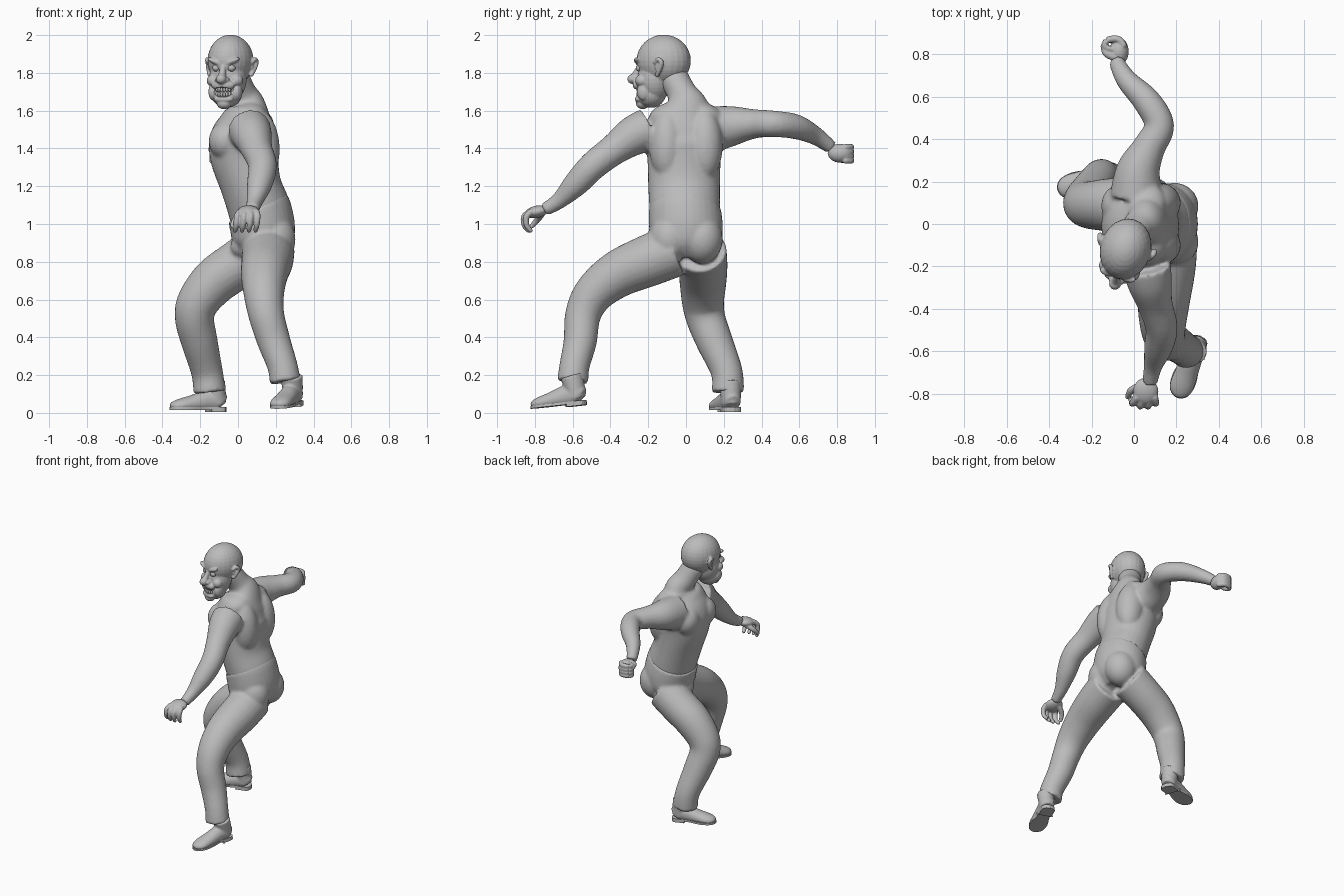
import bpy, bmesh, math
from mathutils import Vector, Matrix, Euler

cube = bpy.data.objects.get("Cube")
if cube:
    bpy.data.objects.remove(cube)

grey = bpy.data.materials.new("plain_grey")
grey.use_nodes = True
COL = (0.5, 0.5, 0.5, 1)
grey.diffuse_color = COL
grey.node_tree.nodes["Principled BSDF"].inputs["Base Color"].default_value = COL


def spline(pts, n=5):
    """Catmull-Rom resampling of points with any number of channels."""
    out = []
    for i in range(len(pts) - 1):
        a, b, c, d = (pts[max(0, min(len(pts) - 1, i + k))] for k in (-1, 0, 1, 2))
        for s in range(n):
            t = s / n
            out.append([0.5 * (2 * q + (r - p) * t + (2 * p - 5 * q + 4 * r - w) * t * t
                        + (3 * q - p - 3 * r + w) * t ** 3) for p, q, r, w in zip(a, b, c, d)])
    return out + [list(pts[-1])]


def loft(bm, pts, sides=24, rounded=False):
    """Closed tube through (x, y, z, radius[, second radius])."""
    pts = spline([tuple(p) if len(p) == 5 else (*p, p[3]) for p in pts])
    pos = [Vector(p[:3]) for p in pts]
    if rounded:
        for end, nxt in ((0, 1), (-1, -2)):
            tip = (pos[end] - pos[nxt]).normalized() * pts[end][3]
            for f in (0.5, 0.85):
                k = math.sqrt(1 - f * f)
                extra = pos[end] + tip * f
                ring = [*extra, pts[end][3] * k, pts[end][4] * k]
                pts.insert(0, ring) if end == 0 else pts.append(ring)
            if end == 0:
                pts[0], pts[1] = pts[0], pts[1]
        pos = [Vector(p[:3]) for p in pts]
    rings = []
    for i, p in enumerate(pts):
        t = (pos[min(i + 1, len(pos) - 1)] - pos[max(i - 1, 0)]).normalized()
        axis = Vector((1, 0, 0)) if abs(t.x) < 0.85 else Vector((0, 1, 0))
        u = (axis - t * axis.dot(t)).normalized()
        v = t.cross(u)
        rings.append([bm.verts.new(pos[i] + u * p[3] * math.cos(a) + v * p[4] * math.sin(a))
                      for a in (2 * math.pi * k / sides for k in range(sides))])
    for a, b in zip(rings, rings[1:]):
        for k in range(sides):
            j = (k + 1) % sides
            bm.faces.new((a[k], a[j], b[j], b[k]))
    bm.faces.new(rings[0][::-1])
    bm.faces.new(rings[-1])


def ball(bm, at, r, rot=(0, 0, 0)):
    m = Matrix.LocRotScale(Vector(at), Euler(rot), Vector(r))
    bmesh.ops.create_uvsphere(bm, u_segments=24, v_segments=16, radius=1, matrix=m)


def finish(bm, name, matrix=None, voxel=0, smooth=0):
    bmesh.ops.recalc_face_normals(bm, faces=bm.faces)
    me = bpy.data.meshes.new(name)
    bm.to_mesh(me)
    bm.free()
    me.materials.append(grey)
    me.shade_smooth()
    ob = bpy.data.objects.new(name, me)
    bpy.context.collection.objects.link(ob)
    if matrix:
        ob.matrix_world = matrix
    if voxel:
        rm = ob.modifiers.new("fuse", "REMESH")
        rm.mode, rm.voxel_size, rm.use_smooth_shade = "VOXEL", voxel, True
        sm = ob.modifiers.new("soften", "SMOOTH")
        sm.factor, sm.iterations = 0.5, smooth
    return ob


# Torso, neck and arms fused into one skin
bm = bmesh.new()
loft(bm, [(.13, 0, .9, .14, .17), (.12, -.005, 1.05, .165, .185), (.07, -.01, 1.2, .16, .19),
          (.035, -.01, 1.35, .18, .195), (.03, -.01, 1.45, .18, .21), (.045, -.01, 1.55, .14, .19),
          (.05, 0, 1.63, .095, .12), (.02, -.02, 1.69, .08, .08), (-.02, -.07, 1.78, .078, .08)], 32)
for s in (-1, 1):
    ball(bm, (-.07, -.01 + s * .095, 1.44), (.085, .1, .1))              # pectoral
    ball(bm, (.12, s * .1, 1.42), (.1, .095, .19), (0, -.1, 0))          # back muscle
    ball(bm, (.06, s * .1, 1.58), (.09, .1, .06), (-s * .35, 0, 0))      # trapezius
front_arm = [(.06, -.2, 1.5, .115), (.075, -.28, 1.465, .105), (.10, -.38, 1.395, .083),
             (.13, -.49, 1.31, .076), (.115, -.58, 1.215, .068), (.09, -.67, 1.125, .045),
             (.075, -.75, 1.075, .035)]
rear_arm = [(.01, .13, 1.5, .125), (.02, .25, 1.52, .105), (.07, .36, 1.53, .078),
            (.12, .465, 1.53, .07), (.06, .58, 1.515, .066), (-.035, .68, 1.47, .05),
            (-.085, .77, 1.405, .036)]
for arm in (front_arm, rear_arm):
    loft(bm, arm)
finish(bm, "torso_and_arms", voxel=.011, smooth=5)

# Front hand: relaxed, fingers hanging
bm = bmesh.new()
ball(bm, (.055, -.79, 1.065), (.06, .065, .032), (.2, 0, 0))
for i in range(4):
    x, d = -.005 + i * .036, .012 * abs(i - 1.5)
    loft(bm, [(x * .8 + .015, -.82, 1.065, .018), (x, -.862 + d, 1.04, .017),
              (x - .004, -.862 + d, .995, .015), (x - .01, -.84 + d, .965, .012)], 10, True)
loft(bm, [(.03, -.765, 1.055, .02), (-.012, -.785, 1.025, .018), (-.03, -.815, .99, .013)], 10, True)
finish(bm, "front_hand", voxel=.005, smooth=3)

# Rear hand: closed fist
bm = bmesh.new()
ball(bm, (-.07, .815, 1.375), (.045, .065, .05))
for i in range(4):
    z = 1.335 + i * .024
    loft(bm, [(-.05, .845, z, .017), (-.075, .872, z, .017), (-.125, .868, z, .016),
              (-.138, .838, z, .014), (-.105, .825, z, .013)], 10, True)
loft(bm, [(-.085, .785, 1.40, .02), (-.13, .805, 1.40, .018), (-.145, .84, 1.395, .014)], 10, True)
finish(bm, "rear_hand", voxel=.005, smooth=3)

# Trousers: pelvis, seat and both legs
bm = bmesh.new()
loft(bm, [(.125, 0, .83, .11, .13), (.13, 0, .9, .16, .185), (.13, 0, .98, .172, .195),
          (.115, -.005, 1.06, .172, .192), (.105, -.005, 1.085, .17, .19)], 32)
for s in (-1, 1):
    ball(bm, (.19, s * .085, .92), (.115, .11, .13))
ball(bm, (.01, -.01, .88), (.05, .07, .06))
front_leg = [(.16, -.06, .86, .14), (.155, -.2, .805, .137), (.14, -.36, .735, .125),
             (.137, -.485, .635, .108), (.15, -.545, .52, .095), (.19, -.56, .38, .088),
             (.235, -.59, .25, .08), (.25, -.6, .165, .083)]
rear_leg = [(.11, .08, .86, .135), (0, .09, .785, .13), (-.12, .09, .7, .125),
            (-.21, .09, .59, .112), (-.23, .105, .5, .104), (-.205, .15, .38, .097),
            (-.165, .215, .22, .084), (-.15, .222, .11, .086)]
for leg in (front_leg, rear_leg):
    loft(bm, leg)
finish(bm, "trousers", voxel=.011, smooth=4)


# Shoes: toe toward local -y, flat sole with a raised heel block
def shoe(name, at, turn, pitch):
    m = Matrix.LocRotScale(Vector(at), Euler((pitch, 0, turn)), None)
    bm = bmesh.new()
    loft(bm, [(0, .12, .05, .035, .035), (0, .1, .06, .05, .055), (0, .04, .06, .05, .06),
              (0, -.05, .045, .055, .045), (0, -.12, .035, .056, .035),
              (0, -.155, .03, .04, .025), (0, -.168, .025, .015, .012)])
    loft(bm, [(0, .085, .04, .05), (0, .08, .1, .055), (0, .07, .16, .06)])
    for v in bm.verts:
        v.co.z = max(v.co.z, .018)
    finish(bm, name + "_upper", m, .007, 3)
    bm = bmesh.new()
    outline = spline([(0, .138), (.045, .115), (.043, .02), (.06, -.08), (.045, -.15), (0, -.175),
                      (-.045, -.15), (-.06, -.08), (-.043, .02), (-.045, .115), (0, .138)], 4)[:-1]
    for keep, top, low in ((1, .026, .012), (.04, .014, 0)):
        sec = [(x, y if keep == 1 else max(y, keep)) for x, y in outline]
        a, b = ([bm.verts.new((x, y, z)) for x, y in sec] for z in (top, low))
        bm.faces.new(a)
        bm.faces.new(b[::-1])
        for k in range(len(a)):
            j = (k + 1) % len(a)
            bm.faces.new((a[k], b[k], b[j], a[j]))
    bmesh.ops.remove_doubles(bm, verts=bm.verts, dist=.0005)
    ob = finish(bm, name + "_sole", m)
    ob.data.shade_flat()


shoe("front_shoe", (.265, -.655, .028), math.radians(-20), math.radians(6))
shoe("rear_shoe", (-.195, .212, .004), math.radians(-72), 0)

# Head, built facing local -y
head_at = Matrix.LocRotScale(Vector((-.04, -.12, 1.83)), Euler((0, 0, math.radians(-17))), None)
bm = bmesh.new()
ball(bm, (0, .002, .035), (.12, .146, .137))            # skull
ball(bm, (0, -.045, -.06), (.1, .092, .125))            # face
ball(bm, (0, -.068, -.14), (.082, .078, .075))          # jaw
ball(bm, (0, -.115, -.192), (.04, .034, .03))           # chin
ball(bm, (0, -.135, -.095), (.065, .028, .03))          # upper lip
ball(bm, (0, -.128, -.17), (.055, .025, .02))           # lower lip
loft(bm, [(0, -.128, .01, .014), (0, -.145, -.025, .018), (0, -.16, -.055, .024)], 12, True)
ball(bm, (0, -.17, -.063), (.028, .028, .026))          # nose tip
for s in (-1, 1):
    ball(bm, (s * .022, -.148, -.068), (.017, .02, .016))                    # nostril
    ball(bm, (s * .066, -.098, -.07), (.034, .036, .032), (0, s * .5, 0))    # cheek
    ball(bm, (s * .047, -.124, .03), (.045, .022, .014), (0, -s * .4, 0))    # brow
    ball(bm, (s * .07, -.09, -.13), (.022, .035, .045))                      # grin crease
    ear = [(s * .115, .0, -.04, .012), (s * .126, .018, -.01, .013), (s * .134, .03, .025, .013),
           (s * .132, .012, .042, .012), (s * .122, -.008, .025, .01)]
    loft(bm, ear, 10, True)
    ball(bm, (s * .12, .012, .005), (.008, .02, .036))
head = finish(bm, "head", head_at, .005, 3)

# Open grin cut into the head
bm = bmesh.new()
ball(bm, (0, -.15, -.132), (.058, .05, .027))
cutter = finish(bm, "mouth_cutter", head_at)
cutter.hide_render = True
cutter.hide_set(True)
cutter.display_type = "WIRE"
cut = head.modifiers.new("mouth", "BOOLEAN")
cut.operation, cut.object = "DIFFERENCE", cutter

# Eyes
bm = bmesh.new()
for s in (-1, 1):
    ball(bm, (s * .042, -.118, -.004), (.021, .021, .019))
finish(bm, "eyes", head_at)

# Two rows of teeth along the mouth arc
bm = bmesh.new()
for i in range(8):
    a = (i - 3.5) * .2
    for z in (-.12, -.145):
        ball(bm, (.072 * math.sin(a), -.066 - .072 * math.cos(a), z + .012 * a * a),
             (.0075, .008, .013), (0, 0, a))
finish(bm, "teeth", head_at)
